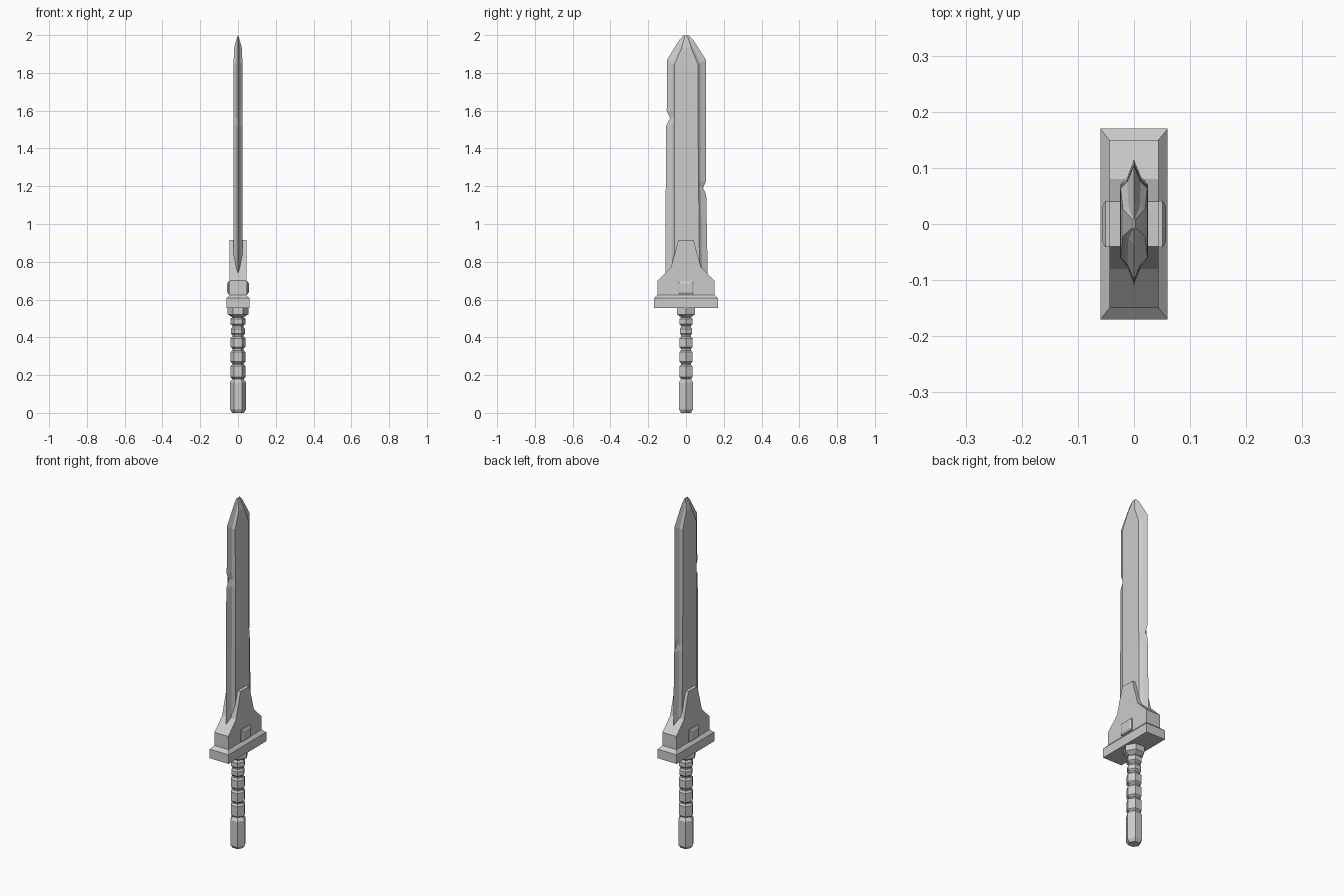
import bpy, bmesh, math

cube = bpy.data.objects.get("Cube")
if cube:
    bpy.data.objects.remove(cube, do_unlink=True)

grey = bpy.data.materials.new("steel grey")
grey.use_nodes = True
COLOUR = (0.6, 0.6, 0.6, 1)
grey.diffuse_color = COLOUR
grey.node_tree.nodes["Principled BSDF"].inputs["Base Color"].default_value = COLOUR


def loft(name, rings):
    """Skin a stack of equal-length rings and cap both ends."""
    bm = bmesh.new()
    loops = [[bm.verts.new(p) for p in ring] for ring in rings]
    n = len(loops[0])
    for low, high in zip(loops, loops[1:]):
        for i in range(n):
            j = (i + 1) % n
            bm.faces.new((low[i], low[j], high[j], high[i]))
    bm.faces.new(loops[0])
    bm.faces.new(loops[-1])
    bmesh.ops.remove_doubles(bm, verts=bm.verts, dist=1e-5)
    bmesh.ops.recalc_face_normals(bm, faces=bm.faces)
    mesh = bpy.data.meshes.new(name)
    bm.to_mesh(mesh)
    bm.free()
    mesh.materials.append(grey)
    obj = bpy.data.objects.new(name, mesh)
    bpy.context.collection.objects.link(obj)
    return obj


def rect(hx, hy, z):
    return [(-hx, -hy, z), (hx, -hy, z), (hx, hy, z), (-hx, hy, z)]


def blade_ring(back, front, ridge_back, ridge_front, z, ridge_z, t):
    """Hollow-ground section: flat centre, concave bevels, thin edges."""
    def mid(a, b):
        return a + (b - a) * 0.7
    mz = mid(z, ridge_z)
    side = [(t, ridge_back, ridge_z), (t, ridge_front, ridge_z),
            (t * 0.5, mid(front, ridge_front), mz)]
    start = (t * 0.5, mid(back, ridge_back), mz)
    right = [start] + side
    left = [(-x, y, zz) for x, y, zz in reversed(right)]
    return right + [(0, front, z)] + left + [(0, back, z)]


# Blade with a nick in each edge
R = 0.06
blade_rows = [
    (-0.11, 0.117, -R, 0.073, 0.63, 0.63, 0.025),
    (-0.108, 0.107, -R, 0.067, 1.155, 1.155, 0.025),
    (-0.107, 0.09, -R, 0.067, 1.19, 1.19, 0.025),
    (-0.107, 0.105, -R, 0.066, 1.225, 1.225, 0.025),
    (-0.106, 0.105, -R, 0.064, 1.52, 1.52, 0.025),
    (-0.084, 0.105, -R, 0.064, 1.56, 1.56, 0.025),
    (-0.102, 0.105, -R, 0.064, 1.60, 1.60, 0.025),
    (-0.10, 0.105, -R, 0.063, 1.87, 1.845, 0.024),
    (-0.035, 0.038, -0.022, 0.027, 1.975, 1.935, 0.02),
    (-0.012, 0.013, -0.006, 0.007, 2.0, 1.997, 0.002),
]
loft("blade", [blade_ring(*row) for row in blade_rows])

# Crossguard slab with a chamfered top
loft("crossguard", [rect(0.06, 0.17, 0.555), rect(0.06, 0.17, 0.607),
                    rect(0.044, 0.15, 0.625)])

# Stepped blade collar
loft("blade_collar", [rect(0.044, hy, z) for hy, z in
                      ((0.15, 0.62), (0.15, 0.70), (0.08, 0.77), (0.04, 0.915))])

# Raised chamfered plates on both faces of the collar
for side, label in ((1, "left"), (-1, "right")):
    def plate(x, hy, hz):
        return [(side * x, y, 0.662 + z) for y, z in
                ((-hy, -hz), (hy, -hz), (hy, hz), (-hy, hz))]
    loft("collar_plate_" + label,
         [plate(0.04, 0.041, 0.034), plate(0.051, 0.041, 0.034),
          plate(0.057, 0.031, 0.024)])

# Six-sided grip: pommel, ringed segments and top ferrule
profile = [(0.03, 0.0), (0.043, 0.018), (0.043, 0.162), (0.032, 0.176)]
for low, high, r in ((0.18, 0.25, 0.041), (0.262, 0.325, 0.04),
                     (0.34, 0.398, 0.04), (0.412, 0.448, 0.038),
                     (0.462, 0.5, 0.041)):
    profile += [(0.03, low), (r, low + 0.009), (r, high - 0.003), (0.03, high + 0.006)]
profile += [(0.036, 0.51), (0.055, 0.522), (0.055, 0.56)]
loft("grip", [[(r * math.cos(k * math.pi / 3), r * math.sin(k * math.pi / 3), z)
               for k in range(6)] for r, z in profile])
